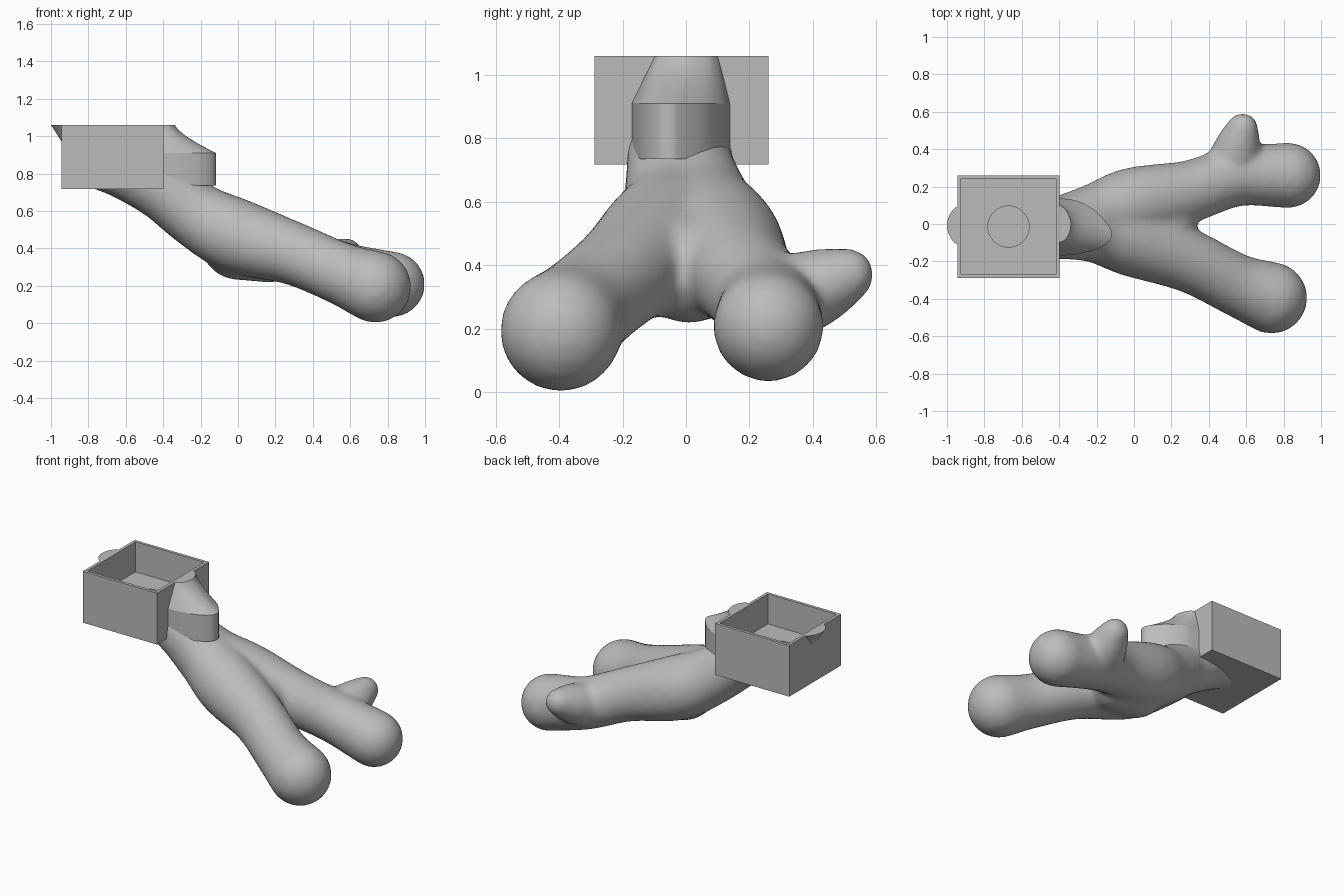
import bpy, bmesh
from mathutils import Vector, Matrix

default = bpy.data.objects.get("Cube")
if default:
    bpy.data.objects.remove(default)

grey = bpy.data.materials.new("plain grey")
grey.use_nodes = True
grey.diffuse_color = (0.5, 0.5, 0.5, 1)
grey.node_tree.nodes["Principled BSDF"].inputs["Base Color"].default_value = (0.5, 0.5, 0.5, 1)


def make(name, bm):
    bmesh.ops.recalc_face_normals(bm, faces=bm.faces)
    mesh = bpy.data.meshes.new(name)
    bm.to_mesh(mesh)
    bm.free()
    mesh.materials.append(grey)
    obj = bpy.data.objects.new(name, mesh)
    bpy.context.collection.objects.link(obj)
    return obj


def activate(obj):
    bpy.ops.object.select_all(action='DESELECT')
    obj.select_set(True)
    bpy.context.view_layer.objects.active = obj


def block(name, low, high):
    low, high = Vector(low), Vector(high)
    bm = bmesh.new()
    size = Matrix.Diagonal((*(high - low), 1))
    bmesh.ops.create_cube(bm, size=1, matrix=Matrix.Translation((low + high) / 2) @ size)
    return make(name, bm)


def cut(obj, cutter):
    mod = obj.modifiers.new("cut", 'BOOLEAN')
    mod.operation = 'DIFFERENCE'
    mod.solver = 'EXACT'
    mod.object = cutter
    activate(obj)
    bpy.ops.object.modifier_apply(modifier=mod.name)
    bpy.data.objects.remove(cutter)


def spline(points, steps):
    """Smooth path through the points, in any dimension."""
    p = [Vector(q) for q in points]
    p = [p[0] * 2 - p[1]] + p + [p[-1] * 2 - p[-2]]
    out = []
    for a, b, c, d in zip(p, p[1:], p[2:], p[3:]):
        for i in range(steps):
            t = i / steps
            out.append((b * 2 + (c - a) * t + (a * 2 - b * 5 + c * 4 - d) * t * t
                        + (b * 3 - a - c * 3 + d) * t ** 3) * 0.5)
    return out + [p[-2]]


def loft(name, bottom, top, z0, z1, rings=8, power=1.4):
    """Skin between two outlines, x easing in faster than y."""
    bm = bmesh.new()
    loops = []
    for k in range(rings + 1):
        t = k / rings
        e = 1 - (1 - t) ** power
        loops.append([bm.verts.new((a.x + (b.x - a.x) * e, a.y + (b.y - a.y) * t, z0 + (z1 - z0) * t))
                      for a, b in zip(bottom, top)])
    n = len(bottom)
    for lo, hi in zip(loops, loops[1:]):
        for i in range(n):
            j = (i + 1) % n
            bm.faces.new((lo[i], lo[j], hi[j], hi[i]))
    bm.faces.new(loops[0])
    bm.faces.new(loops[-1])
    obj = make(name, bm)
    activate(obj)
    bpy.ops.object.shade_smooth_by_angle(angle=0.6)
    return obj


# Branch body: swept balls along each limb (x, y, z, radius), fused and smoothed
limbs = [
    [(-.70, -.02, .87, .17), (-.6, -.02, .83, .17), (-.4, -.02, .715, .17), (-.2, -.03, .565, .18),
     (0, -.085, .465, .2), (.3, -.2, .37, .17), (.55, -.325, .265, .168), (.735, -.395, .193, .193)],
    [(-.4, -.02, .715, .165), (-.2, .04, .565, .18), (0, .105, .465, .2), (.3, .175, .37, .168),
     (.55, .255, .275, .163), (.825, .26, .207, .176)],
    [(.5, .27, .28, .14), (.55, .4, .325, .125), (.58, .51, .37, .085)],
    [(0, .01, .43, .2), (.17, .01, .385, .17)],
]
bm = bmesh.new()
for limb in limbs:
    for x, y, z, r in spline(limb, 8):
        bmesh.ops.create_icosphere(bm, subdivisions=3, radius=r, matrix=Matrix.Translation((x, y, z)))
body = make("branch_body", bm)
activate(body)
remesh = body.modifiers.new("fuse", 'REMESH')
remesh.mode = 'VOXEL'
remesh.voxel_size = 0.018
remesh.use_smooth_shade = True
smooth = body.modifiers.new("soften", 'SMOOTH')
smooth.factor = 0.5
smooth.iterations = 12
for mod_name in ("fuse", "soften"):
    bpy.ops.object.modifier_apply(modifier=mod_name)
cut(body, block("tray_space", (-1.2, -.5, .76), (-.41, .5, 1.3)))
activate(body)
bpy.ops.object.shade_smooth_by_angle(angle=0.8)

# Open square tray with a round recess in its floor
tray = block("tray", (-.945, -.288, .717), (-.397, .26, 1.06))
cut(tray, block("tray_hollow", (-.925, -.268, .86), (-.417, .24, 1.2)))
bm = bmesh.new()
bmesh.ops.create_cone(bm, cap_ends=True, segments=48, radius1=.11, radius2=.11, depth=.2,
                      matrix=Matrix.Translation((-.671, -.014, .89)))
cut(tray, make("recess", bm))

# Collar with the flare above it
collar_line = spline([(-.41, .14), (-.3, .122), (-.2, .065), (-.135, -.01), (-.118, -.05),
                      (-.135, -.095), (-.2, -.135), (-.3, -.16), (-.41, -.172)], 5)
flare_line = spline([(-.41, .105), (-.39, .095), (-.365, .075), (-.345, .035), (-.338, 0),
                     (-.345, -.045), (-.365, -.08), (-.39, -.095), (-.41, -.1)], 5)
loft("collar", collar_line, collar_line, .735, .91, rings=1)
loft("flare", collar_line, flare_line, .91, 1.06)

# Small lip on the far side of the tray
lip_line = spline([(-.94, .095), (-.965, .08), (-.99, .04), (-1, -.01), (-.99, -.055),
                   (-.965, -.095), (-.94, -.11)], 5)
lip_root = [Vector((-.94 + (p.x + .94) * .1, -.01 + (p.y + .01) * .3)) for p in lip_line]
loft("lip", lip_root, lip_line, .975, 1.06, power=1)
